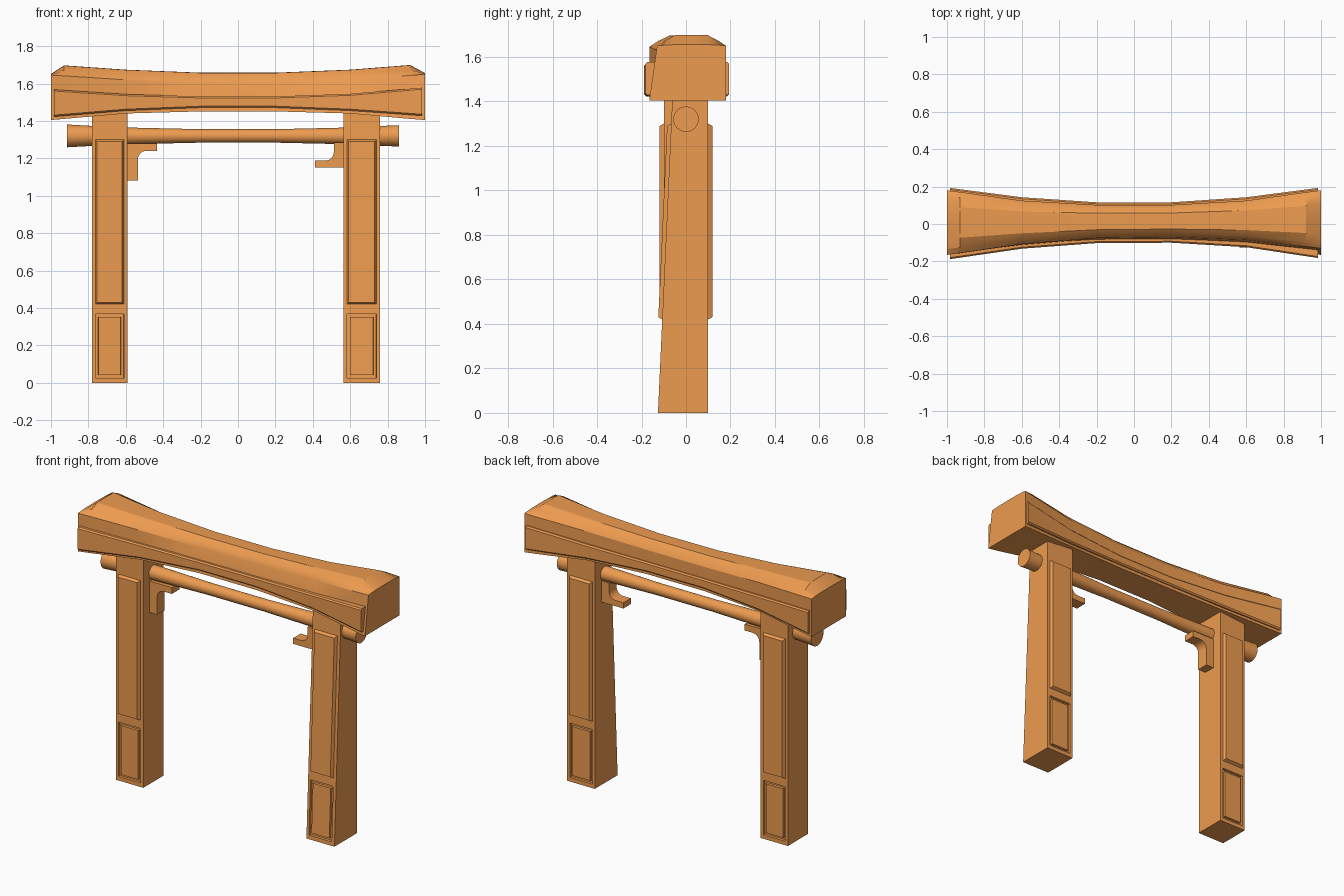
import bpy, bmesh, math
from mathutils import Vector

if "Cube" in bpy.data.objects:
    bpy.data.objects.remove(bpy.data.objects["Cube"])

mat = bpy.data.materials.new("orange_paint")
mat.diffuse_color = (0.85, 0.33, 0.08, 1)
mat.use_nodes = True
mat.node_tree.nodes["Principled BSDF"].inputs["Base Color"].default_value = mat.diffuse_color


def finish(bm, name):
    bmesh.ops.recalc_face_normals(bm, faces=bm.faces)
    me = bpy.data.meshes.new(name)
    bm.to_mesh(me)
    bm.free()
    ob = bpy.data.objects.new(name, me)
    bpy.context.collection.objects.link(ob)
    me.materials.append(mat)
    bpy.ops.object.select_all(action='DESELECT')
    ob.select_set(True)
    bpy.context.view_layer.objects.active = ob
    bpy.ops.object.shade_smooth_by_angle(angle=math.radians(25))
    return ob


def loft(name, rings):
    """Skin a list of equal-length point rings and cap both ends."""
    bm = bmesh.new()
    vs = [[bm.verts.new(p) for p in r] for r in rings]
    n = len(vs[0])
    for a, b in zip(vs, vs[1:]):
        for i in range(n):
            j = (i + 1) % n
            bm.faces.new((a[i], a[j], b[j], b[i]))
    bm.faces.new(vs[0])
    bm.faces.new(vs[-1])
    return finish(bm, name)


# Roof beam: x, front eave y, front bottom y, back y, bottom z, eave z, crown z
roof = [(-1.00, -.165, -.165, .180, 1.405, 1.645, 1.650),
        (-0.93, -.155, -.158, .171, 1.411, 1.641, 1.696),
        (-0.60, -.108, -.115, .125, 1.440, 1.620, 1.673),
        (-0.20, -.075, -.090, .102, 1.451, 1.603, 1.657),
        (0.20, -.070, -.090, .102, 1.451, 1.603, 1.657),
        (0.60, -.085, -.113, .125, 1.440, 1.620, 1.673),
        (0.92, -.121, -.156, .170, 1.411, 1.643, 1.698),
        (1.00, -.130, -.165, .180, 1.405, 1.650, 1.655)]
rings = []
for x, fe, fb, b, zb, ze, zc in roof:
    mid, half = (fe + b) / 2, (b - fe) / 2
    rings.append([(x, fb, zb), (x, fe, ze),
                  (x, mid - half * .82, ze + (zc - ze) * .55),
                  (x, mid - half * .5, zc), (x, mid, zc + .001),
                  (x, mid + half * .5, zc),
                  (x, mid + half * .82, ze + (zc - ze) * .55),
                  (x, b, ze), (x, b, zb)])
loft("roof_beam", rings)

# Raised fascia panels: x, front y, back y, bottom z, top z
fascia = [(-.985, -.188, .193, 1.423, 1.568), (-.6, -.132, .143, 1.455, 1.543),
          (-.2, -.102, .116, 1.471, 1.531), (.2, -.100, .116, 1.471, 1.531),
          (.6, -.124, .143, 1.455, 1.545), (.985, -.182, .193, 1.428, 1.578)]
for name, col, s in (("front_fascia", 1, 1), ("back_fascia", 2, -1)):
    rings = []
    for row in fascia:
        x, y, z0, z1 = row[0], row[col], row[3], row[4]
        rings.append([(x, y + s * .045, z0), (x, y + s * .008, z0),
                      (x, y, z0 + .008), (x, y, z1 - .008),
                      (x, y + s * .008, z1), (x, y + s * .045, z1)])
    loft(name, rings)

# Flared round tie rod
rod = [(-.915, .061), (-.77, .053), (-.6, .045), (-.2, .036),
       (.2, .036), (.6, .045), (.74, .052), (.86, .057)]
loft("tie_rod", [[(x, r * math.cos(2 * math.pi * k / 32),
                   1.32 + r * math.sin(2 * math.pi * k / 32)) for k in range(32)]
                 for x, r in rod])


def pillar(name, x0, x1, lean):
    bm = bmesh.new()
    bmesh.ops.create_cube(bm, size=1)
    for v in bm.verts:
        v.co = ((x0 + x1) / 2 + v.co.x * (x1 - x0), v.co.y * .2, (v.co.z + .5) * 1.455)
    cuts = [((x0 + .017, 0, 0), (1, 0, 0)), ((x1 - .02, 0, 0), (1, 0, 0))]
    cuts += [((0, 0, z), (0, 0, 1)) for z in (.025, .368, .42, 1.3)]
    for co, no in cuts:
        bmesh.ops.bisect_plane(bm, geom=bm.verts[:] + bm.edges[:] + bm.faces[:],
                               plane_co=co, plane_no=no)
    low, high = [], []
    for f in bm.faces:
        c = f.calc_center_median()
        if abs(f.normal.y) > .9 and x0 + .03 < c.x < x1 - .03:
            if .03 < c.z < .36:
                low.append(f)
            elif .5 < c.z < 1.2:
                high.append(f)
    # Upper raised panels, then lower recessed frames with a raised middle
    bmesh.ops.inset_individual(bm, faces=high, thickness=.014, depth=.018)
    for t, d in ((.002, -.014), (.02, 0), (.002, .014)):
        bmesh.ops.inset_individual(bm, faces=low, thickness=t, depth=d)
    # Flared front foot
    if lean:
        for v in bm.verts:
            if v.co.y < 0:
                v.co.y += -.026 + .064 * v.co.z / 1.4
    return finish(bm, name)


pillar("left_pillar", -.78, -.59, False)
pillar("right_pillar", .565, .76, True)


def arc(cx, cz, r, a0, a1):
    return [(cx + r * math.cos(math.radians(a0 + (a1 - a0) * k / 6)),
             cz + r * math.sin(math.radians(a0 + (a1 - a0) * k / 6))) for k in range(7)]


# L-shaped corner brackets with a rounded inner corner
left = [(-.60, 1.082), (-.535, 1.082)] + arc(-.49, 1.195, .045, 180, 90) \
    + [(-.433, 1.24), (-.433, 1.28), (-.60, 1.28)]
right = [(.575, 1.152), (.412, 1.152), (.412, 1.188)] + arc(.467, 1.233, .045, -90, 0) \
    + [(.512, 1.285), (.575, 1.285)]
for name, prof in (("left_bracket", left), ("right_bracket", right)):
    loft(name, [[(x, y, z) for x, z in prof] for y in (-.04, .035)])
